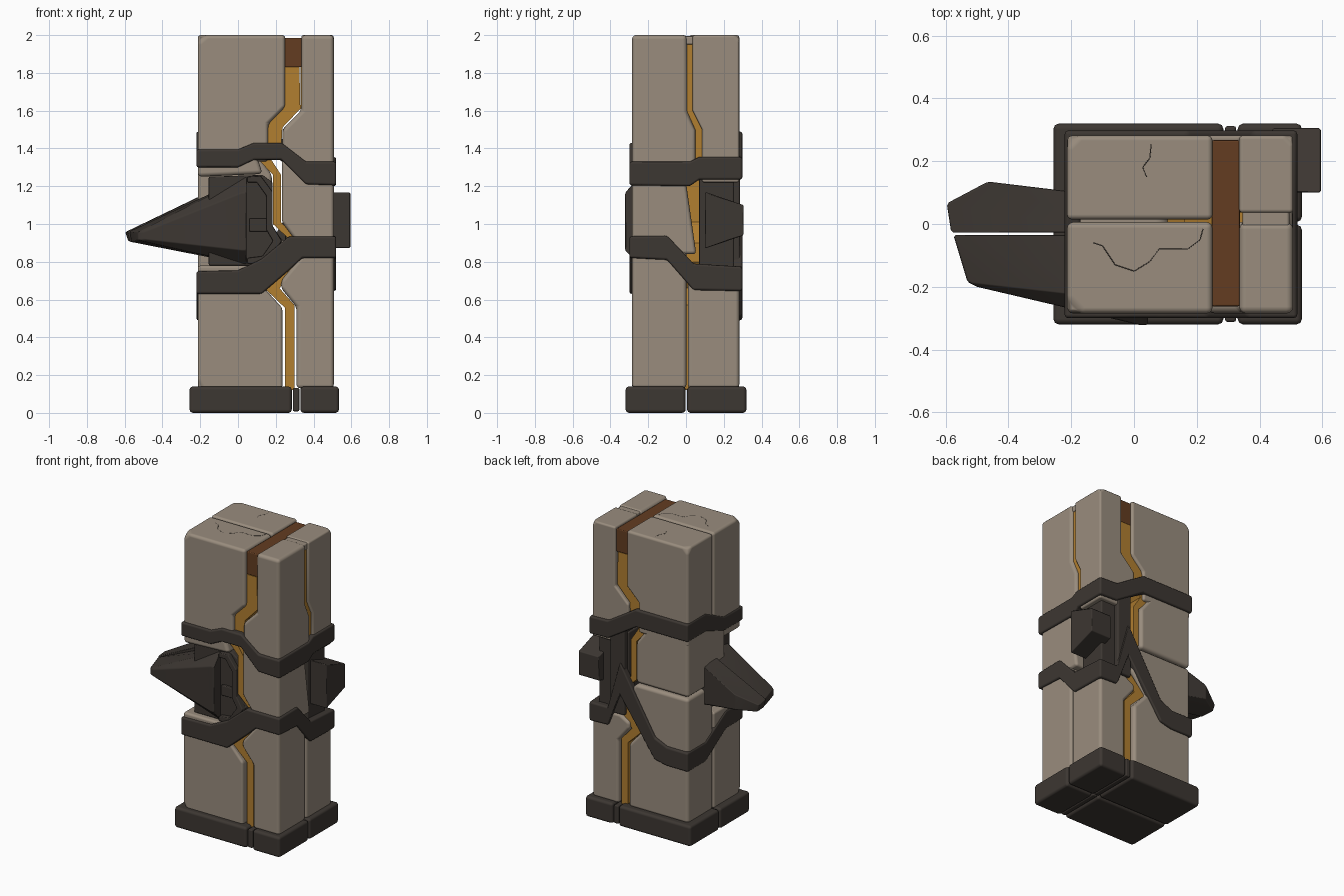
import bpy, bmesh, math
from mathutils import Vector

if "Cube" in bpy.data.objects:
    bpy.data.objects.remove(bpy.data.objects["Cube"])


def material(name, rgb):
    m = bpy.data.materials.new(name)
    m.diffuse_color = (*rgb, 1)
    m.use_nodes = True
    m.node_tree.nodes["Principled BSDF"].inputs["Base Color"].default_value = m.diffuse_color
    return m


STONE = material("warm_stone", (0.32, 0.265, 0.208))
DARK = material("dark_metal", (0.046, 0.038, 0.032))
GOLD = material("amber_gold", (0.44, 0.21, 0.03))
BROWN = material("rust_brown", (0.125, 0.046, 0.015))


def finish(name, bm, mat, bevel=0.0, segs=2):
    """Turn a bmesh into a named, bevelled, smooth-shaded object."""
    bmesh.ops.recalc_face_normals(bm, faces=bm.faces[:])
    me = bpy.data.meshes.new(name)
    for f in bm.faces:
        f.smooth = bevel > 0
        f.material_index = 0
    bm.to_mesh(me)
    bm.free()
    me.materials.append(mat)
    ob = bpy.data.objects.new(name, me)
    bpy.context.collection.objects.link(ob)
    if bevel:
        b = ob.modifiers.new("bevel", 'BEVEL')
        b.width, b.segments = bevel, segs
        b.limit_method, b.angle_limit = 'ANGLE', math.radians(28)
        b.harden_normals = True
    return ob


def prism_bm(poly, a, b, axis='y'):
    """Extrude an xz outline along y, or a yz outline along x."""
    bm = bmesh.new()
    pt = (lambda p, d: (p[0], d, p[1])) if axis == 'y' else (lambda p, d: (d, p[0], p[1]))
    lo = [bm.verts.new(pt(p, a)) for p in poly]
    hi = [bm.verts.new(pt(p, b)) for p in poly]
    bm.faces.new(lo)
    bm.faces.new(hi[::-1])
    n = len(poly)
    for i in range(n):
        j = (i + 1) % n
        bm.faces.new((lo[i], hi[i], hi[j], lo[j]))
    bmesh.ops.recalc_face_normals(bm, faces=bm.faces[:])
    return bm


def prism(name, poly, a, b, mat, bevel=0.0, axis='y', segs=2):
    return finish(name, prism_bm(poly, a, b, axis), mat, bevel, segs)


def box(name, x0, x1, y0, y1, z0, z1, mat, bevel=0.0):
    return prism(name, [(x0, z0), (x1, z0), (x1, z1), (x0, z1)], y0, y1, mat, bevel)


def hull(name, pts, mat, bevel=0.006):
    bm = bmesh.new()
    for p in pts:
        bm.verts.new(p)
    r = bmesh.ops.convex_hull(bm, input=bm.verts[:])
    junk = {v for v in r["geom_interior"] + r["geom_unused"] if isinstance(v, bmesh.types.BMVert)}
    bmesh.ops.delete(bm, geom=list(junk), context='VERTS')
    bmesh.ops.dissolve_limit(bm, angle_limit=0.03, verts=bm.verts[:], edges=bm.edges[:])
    return finish(name, bm, mat, bevel, 1)


def stone(name, poly, y0, y1, side=None, chips=()):
    """Stone block from a front outline, optionally trimmed by a side outline and chipped corners."""
    bm = prism_bm(poly, y0, y1)
    if side:
        a = finish("tmp_a", bm, STONE)
        b = finish("tmp_b", prism_bm(side, -1, 1, 'x'), STONE)
        m = a.modifiers.new("cut", 'BOOLEAN')
        m.operation, m.object, m.solver = 'INTERSECT', b, 'EXACT'
        dg = bpy.context.evaluated_depsgraph_get()
        me = bpy.data.meshes.new_from_object(a.evaluated_get(dg))
        bm = bmesh.new()
        bm.from_mesh(me)
        for o in (a, b):
            bpy.data.objects.remove(o)
        bmesh.ops.remove_doubles(bm, verts=bm.verts[:], dist=1e-4)
    for co, no in chips:
        g = bm.verts[:] + bm.edges[:] + bm.faces[:]
        r = bmesh.ops.bisect_plane(bm, geom=g, plane_co=co, plane_no=no, clear_outer=True)
        cut = [e for e in r["geom_cut"] if isinstance(e, bmesh.types.BMEdge)]
        bmesh.ops.edgeloop_fill(bm, edges=cut)
    return finish(name, bm, STONE, 0.022, 3)


XL, XR, YF, YB = -0.213, 0.507, -0.285, 0.282

# upper stones
up_l = [(XL, 1.33), (XL, 2), (.25, 2), (.25, 1.62), (.16, 1.53), (.16, 1.33)]
up_r = [(.335, 2), (XR, 2), (XR, 1.22), (.36, 1.22), (.235, 1.36), (.235, 1.5), (.335, 1.6)]
stone("upper_left_front_stone", up_l, YF, .006, chips=[((XL, YF + .05, 2), (-1, -1, 1.2))])
stone("upper_left_back_stone", up_l, .014, YB, chips=[((XL, YB - .04, 2), (-1, 1, 1))])
stone("upper_right_front_stone", up_r, YF, .2,
      [(-.4, 1.1), (-.4, 2.1), (.005, 2.1), (.005, 1.6), (.05, 1.5), (.05, 1.1)])
stone("upper_right_back_stone", up_r, -.1, YB,
      [(.5, 1.1), (.5, 2.1), (.035, 2.1), (.035, 1.6), (.085, 1.5), (.085, 1.1)],
      chips=[((XR, YB - .03, 2), (1, 1, 1))])
box("upper_right_cap", .345, XR - .012, -.02, .06, 1.95, 1.994, STONE, .01)

# middle stones
stone("middle_left_stone", [(XL, .985), (XL, 1.38), (.09, 1.38), (.18, 1.26), (.18, .985)], -.12, YB)
stone("front_lintel_stone", [(XL, 1.25), (XL, 1.36), (.1, 1.36), (.13, 1.265)], YF, -.1)
stone("middle_right_stone", [(.232, 1.01), (.232, 1.34), (.36, 1.24), (XR, 1.24), (XR, .84), (.36, .84)],
      YF, .2, [(-.4, .7), (-.4, 1.4), (0, 1.4), (0, 1.22), (.06, .8), (.06, .7)])

# lower stones
stone("lower_left_front_stone", [(XL, .13), (XL, .78), (.1, .78), (.14, .66), (.235, .555), (.235, .13)],
      YF, .004, chips=[((XL, YF + .03, .13), (-1, -1, -.6))])
stone("lower_left_back_stone", [(XL, .13), (XL, .975), (.18, .975), (.25, .9), (.25, .8), (.14, .66),
                                (.235, .555), (.235, .13)], .01, YB)
low_r = [(.31, .13), (.31, .56), (.228, .66), (.228, .7), (.36, .86), (XR, .86), (XR, .13)]
stone("lower_right_front_stone", low_r, YF, .002)
stone("lower_right_back_stone", [(x, min(z, .74)) for x, z in low_r[:4]] + [(.3, .74), (XR, .74), (XR, .13)],
      .01, YB)

# glowing vein running through the main gap, rust coloured at the top
prism("gold_vein", [(.25, 1.83), (.245, 1.62), (.16, 1.54), (.16, 1.42), (.10, 1.35), (.185, 1.26),
                    (.185, 1.0), (.27, .92), (.27, .8), (.14, .66), (.25, .555), (.25, .12),
                    (.30, .12), (.30, .57), (.22, .66), (.33, .8), (.33, .9), (.228, 1.01),
                    (.228, 1.26), (.17, 1.35), (.23, 1.43), (.235, 1.51), (.33, 1.61), (.325, 1.83)],
      -.262, .265, GOLD)
box("rust_vein_top", .248, .337, -.262, .267, 1.83, 1.985, BROWN, .006)
prism("side_gold_vein", [(.004, 1.955), (.004, 1.6), (.049, 1.5), (.049, 1.25), (.086, 1.25),
                         (.086, 1.5), (.036, 1.6), (.036, 1.955)], .33, .488, GOLD, axis='x')

# base blocks with seams
for xn, x0, x1, inset in (("left", -.257, .285, 0), ("strip", .29, .325, .008), ("right", .33, .535, 0)):
    for yn, y0, y1 in (("front", -.32 + inset, -.002), ("back", .006, .32 - inset)):
        box(f"base_{xn}_{yn}", x0, x1, y0, y1, inset, .14 - inset, DARK, .008 if inset else .018)


def band(name, pts, t=.05):
    """Closed strap around the pillar: sections of (x, y, bottom, top)."""
    xs, ys = [p[0] for p in pts], [p[1] for p in pts]
    cl = lambda v, r: max(min(r) + t, min(max(r) - t, v))
    bm = bmesh.new()
    rings = [[bm.verts.new(c) for c in ((x, y, a), (x, y, b), (cl(x, xs), cl(y, ys), b), (cl(x, xs), cl(y, ys), a))]
             for x, y, a, b in pts]
    for r, s in zip(rings, rings[1:] + rings[:1]):
        for i in range(4):
            j = (i + 1) % 4
            bm.faces.new((r[i], s[i], s[j], r[j]))
    return finish(name, bm, DARK, .012, 2)


L, R, F, B = -.221, .52, -.30, .298
band("upper_band", [(L, F, 1.30, 1.395), (0, F, 1.30, 1.395), (.085, F, 1.34, 1.43), (.23, F, 1.34, 1.43),
                    (.36, F, 1.21, 1.33), (R, F, 1.205, 1.33), (R, .02, 1.20, 1.33), (R, .07, 1.235, 1.355),
                    (R, B, 1.235, 1.355), (.38, B, 1.24, 1.36), (.17, B, 1.37, 1.49), (L, B, 1.37, 1.49),
                    (L, .1, 1.37, 1.49), (L, -.1, 1.30, 1.395)])
band("lower_band", [(L, F, .63, .75), (0, F, .63, .755), (.125, F, .63, .815), (.27, F, .755, .935),
                    (.34, F, .82, .935), (R, F, .82, .935), (R, -.1, .81, .938), (R, .04, .65, .79),
                    (R, B, .645, .775), (.38, B, .65, .775), (.29, B, .88, 1.1), (.03, B, .51, .66),
                    (-.06, B, .49, .62), (L, B, .49, .62), (L, .1, .49, .62), (L, -.12, .63, .75)])

# dark housing on the front and core in the back right corner
prism("front_housing", [(-.155, .78), (.14, .78), (.235, .91), (.183, .99), (.183, 1.22), (.13, 1.26),
                        (-.155, 1.25)], -.25, -.05, DARK, .008)
prism("housing_rim", [(.05, 1.25), (.12, 1.255), (.183, 1.17), (.183, .99), (.232, .91), (.15, .79),
                      (.05, .79), (.05, .82), (.13, .83), (.185, .91), (.15, .97), (.15, 1.15), (.1, 1.22),
                      (.05, 1.22)], -.282, -.2, DARK, .006)
box("housing_plate", .06, .155, -.268, -.2, .96, 1.03, DARK, .006)
box("corner_core", .25, .475, .07, .255, .7, 1.3, DARK, .01)
box("back_column", .262, .37, .15, .287, .74, 1.32, DARK, .012)

# wedge shards on the left and the tapered block on the right
hull("front_shard", [(-.575, -.035, .96), (-.565, -.035, .905), (-.53, -.185, .957), (-.53, -.185, .915),
                     (-.5, -.2, .957), (-.5, -.2, .918), (.02, -.322, 1.165), (.02, -.322, .86),
                     (.045, -.322, 1.165), (.045, -.322, .86), (.045, -.25, 1.25), (.045, -.25, .785),
                     (0, -.035, 1.21), (0, -.035, .82)], DARK)
hull("back_shard", [(-.597, .065, .957), (-.582, .065, .91), (-.583, -.027, .962), (-.57, -.027, .905),
                    (-.465, .135, 1.02), (-.465, .135, .92), (-.05, .085, 1.2), (-.05, .085, .85),
                    (-.05, -.027, 1.22), (-.05, -.027, .82)], DARK)
hull("side_block", [(x, y, z) for x in (.44, .595) for y, zs in ((.1, (.87, 1.17)), (.305, (.94, 1.10)))
                    for z in zs], DARK)


# hairline cracks on the top
def crack(name, pts):
    cu = bpy.data.curves.new(name, 'CURVE')
    cu.dimensions, cu.bevel_depth, cu.bevel_resolution = '3D', .003, 0
    sp = cu.splines.new('POLY')
    sp.points.add(len(pts) - 1)
    for p, (x, y) in zip(sp.points, pts):
        p.co = (x, y, 1.9985, 1)
    cu.materials.append(DARK)
    bpy.context.collection.objects.link(bpy.data.objects.new(name, cu))


crack("top_crack_front", [(-.13, -.06), (-.1, -.07), (-.06, -.13), (0, -.15), (.05, -.12), (.08, -.08),
                          (.17, -.08), (.21, -.05), (.22, -.015)])
crack("top_crack_back", [(.055, .255), (.05, .21), (.028, .18), (.04, .15)])
